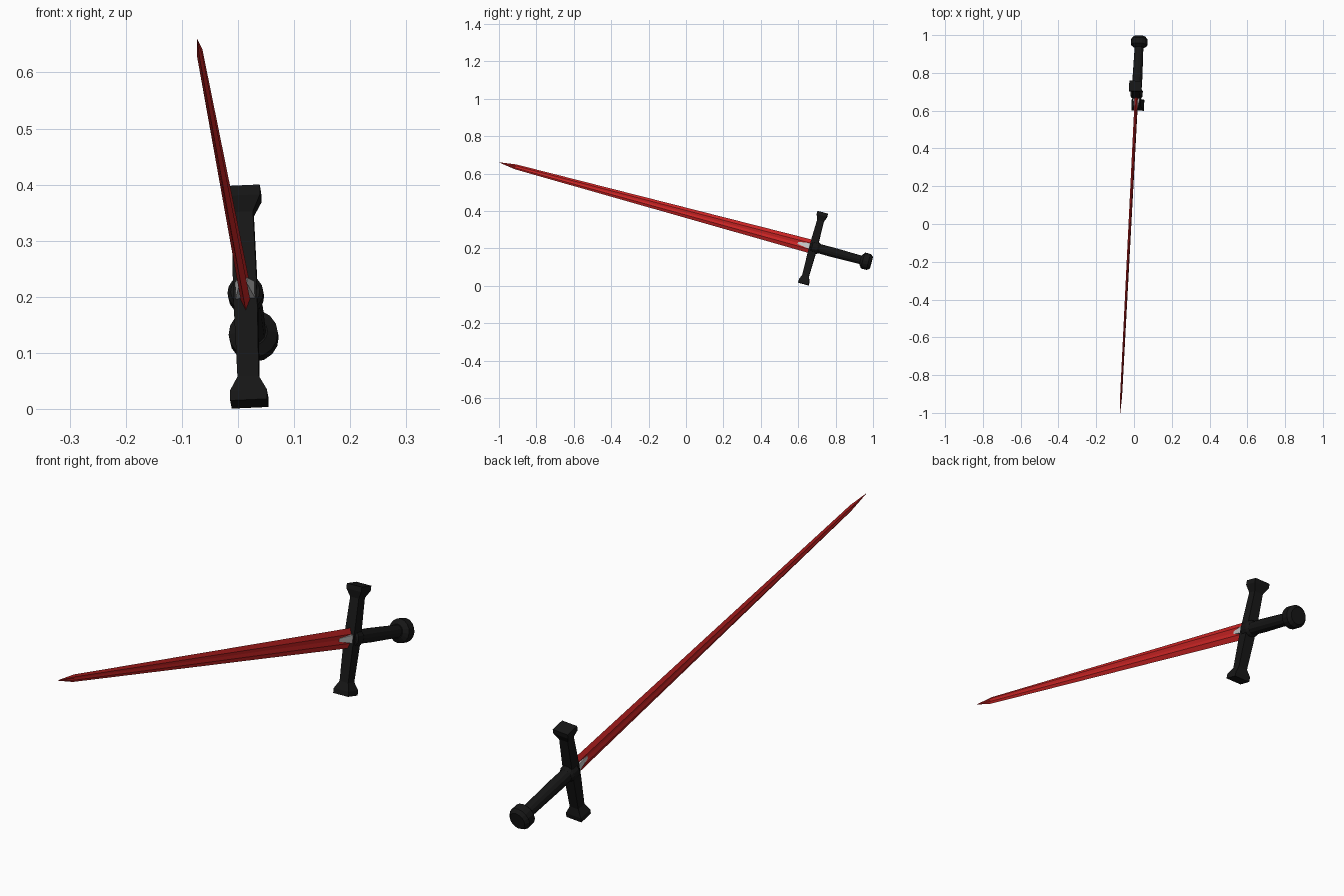
import bpy, bmesh, math
from mathutils import Vector, Matrix

if "Cube" in bpy.data.objects:
    bpy.data.objects.remove(bpy.data.objects["Cube"])

# Sword frame: local x = blade thickness, y = along crossguard, z = toward tip
a = Vector((-0.0514, -1, 0.2695)).normalized()
c = Vector((-0.034, 0.258, 0.966))
c = (c - a * c.dot(a)).normalized()
n = c.cross(a)
FRAME = Matrix.Translation((0.0135, 0.681, 0.2065)) @ Matrix((n, c, a)).transposed().to_4x4()


def material(name, rgb):
    m = bpy.data.materials.new(name)
    m.diffuse_color = (*rgb, 1)
    m.use_nodes = True
    m.node_tree.nodes["Principled BSDF"].inputs["Base Color"].default_value = m.diffuse_color
    return m


BLACK = material("black", (0.008, 0.008, 0.008))
RED = material("red", (0.6, 0.018, 0.018))


def loft(name, rings, mat=None):
    """Skin a closed solid through rings with equal point counts."""
    bm = bmesh.new()
    vs = [[bm.verts.new(p) for p in r] for r in rings]
    k = len(vs[0])
    for r0, r1 in zip(vs, vs[1:]):
        for i in range(k):
            j = (i + 1) % k
            bm.faces.new((r0[i], r0[j], r1[j], r1[i]))
    bm.faces.new(vs[0][::-1])
    bm.faces.new(vs[-1])
    bmesh.ops.remove_doubles(bm, verts=bm.verts, dist=1e-5)
    bmesh.ops.recalc_face_normals(bm, faces=bm.faces)
    me = bpy.data.meshes.new(name)
    bm.to_mesh(me)
    bm.free()
    ob = bpy.data.objects.new(name, me)
    bpy.context.collection.objects.link(ob)
    ob.matrix_world = FRAME
    if mat:
        me.materials.append(mat)
    return ob


def turned(name, profile, sides):
    """Lathe (radius, height) pairs around the sword axis."""
    return loft(name, [[(r * math.cos(math.tau * i / sides),
                         r * math.sin(math.tau * i / sides), h)
                        for i in range(sides)] for r, h in profile], BLACK)


def rect(hx, hy, h):
    return [(-hx, -hy, h), (hx, -hy, h), (hx, hy, h), (-hx, hy, h)]


# Blade: flat bevelled section with a shallow central fuller
section = [(0, 1), (1, .45), (.6, 0), (1, -.45), (0, -1), (-1, -.45), (-.6, 0), (-1, .45)]
blade_steps = [(.0085, .037, 0), (.005, .0135, 1.65), (.0004, .0005, 1.743)]
loft("blade", [[(x * t, y * w, h) for x, y in section] for t, w, h in blade_steps], RED)

# Steel wedge where the blade meets the guard
loft("blade_wedge", [rect(.018, .016, 0), rect(.017, .015, .025), rect(.007, .006, .086)])

# Crossguard: square bar with flared ends
guard_steps = [(.033, .028, .198), (.033, .028, .180), (.019, .018, .152), (.021, .021, .03)]
guard_steps += [(x, z, -y) for x, z, y in reversed(guard_steps)]
loft("crossguard", [[(-x, y - .006, -z), (x, y - .006, -z), (x, y - .006, z), (-x, y - .006, z)]
                    for x, z, y in guard_steps], BLACK)

# Collar, grip and pommel
turned("collar", [(.025, -.035), (.032, -.024), (.032, .006), (.026, .014)], 16)
turned("grip", [(.025, -.02), (.026, -.10), (.023, -.275)], 12)
turned("pommel", [(.026, -.262), (.044, -.276), (.044, -.307), (.033, -.321)], 16)
